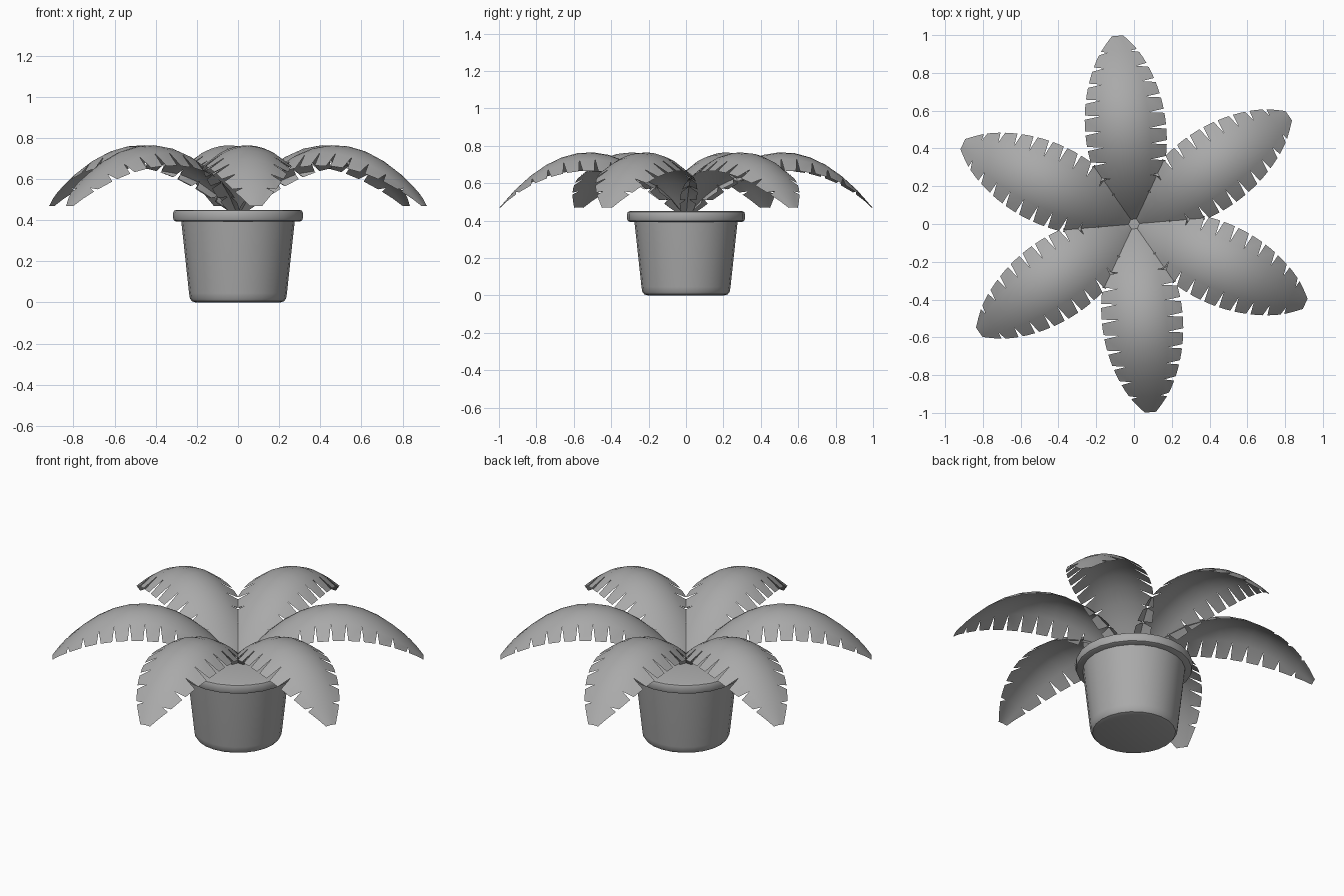
import bpy, bmesh, math

if "Cube" in bpy.data.objects:
    bpy.data.objects.remove(bpy.data.objects["Cube"])

# Mid-dark grey shared by pot and plant
grey = bpy.data.materials.new("dark_grey")
grey.diffuse_color = (0.40, 0.40, 0.40, 1)
grey.use_nodes = True
grey.node_tree.nodes["Principled BSDF"].inputs["Base Color"].default_value = grey.diffuse_color

def finish(name, bm, angle):
    me = bpy.data.meshes.new(name)
    bm.to_mesh(me)
    bm.free()
    me.materials.append(grey)
    ob = bpy.data.objects.new(name, me)
    bpy.context.collection.objects.link(ob)
    bpy.ops.object.select_all(action='DESELECT')
    ob.select_set(True)
    bpy.context.view_layer.objects.active = ob
    bpy.ops.object.shade_smooth_by_angle(angle=math.radians(angle))
    return ob

def lathe(name, profile, sides=24):
    bm = bmesh.new()
    rings = [[bm.verts.new((r * math.cos(2 * math.pi * i / sides),
                            r * math.sin(2 * math.pi * i / sides), z))
              for i in range(sides)] for r, z in profile]
    for a, b in zip(rings, rings[1:]):
        for i in range(sides):
            j = (i + 1) % sides
            bm.faces.new((a[i], a[j], b[j], b[i]))
    bm.faces.new(rings[0][::-1])
    bm.faces.new(rings[-1])
    return finish(name, bm, 35)

# Pot body and rim
lathe("pot", [(0.205, 0), (0.224, 0.006), (0.234, 0.02), (0.238, 0.045), (0.277, 0.405)])
lathe("pot_rim", [(0.300, 0.393), (0.311, 0.398), (0.315, 0.408), (0.315, 0.436),
                  (0.311, 0.446), (0.300, 0.45)])

def half_width(t):
    w = 0.215 * max(math.sin(math.pi * t), 0) ** 0.57
    return max(w, 0.03 if t > 0.5 else 0.002)

# Arching leaf surface: t runs along the spine, u across from -1 to 1
def leaf_point(t, u, angle):
    w = u * half_width(t)
    z = 0.765 - 1.28 * (t - 0.52) ** 2 - 0.10 * (w / 0.215) ** 2
    c, s = math.cos(angle), math.sin(angle)
    return (t * c - w * s, t * s + w * c, z)

TEETH = 12
INNER = 0.6

def leaf(name, angle):
    bm = bmesh.new()
    us = [INNER * k / 3 for k in range(-3, 4)]
    ts = [i / TEETH for i in range(TEETH + 1)]
    rows = [[bm.verts.new(leaf_point(t, u, angle)) for u in us] for t in ts]
    # Unbroken middle of the blade
    for a, b in zip(rows, rows[1:]):
        for k in range(6):
            bm.faces.new((a[k], b[k], b[k + 1], a[k + 1]))
    # Leaflets separated by wedge-shaped notches
    for i in range(TEETH):
        gap = 0.011
        t0 = ts[i] + (gap if i < TEETH - 1 else gap / 2)
        t1 = ts[i + 1] - (gap if i < TEETH - 1 else 0)
        for side, col in ((-1, 0), (1, 6)):
            edge = [bm.verts.new(leaf_point(t, side, angle)) for t in (t0, (t0 + t1) / 2, t1)]
            loop = [rows[i][col]] + edge + [rows[i + 1][col]]
            bm.faces.new(loop if side < 0 else loop[::-1])
    bmesh.ops.recalc_face_normals(bm, faces=bm.faces)
    if sum(f.normal.z for f in bm.faces) < 0:
        bmesh.ops.reverse_faces(bm, faces=bm.faces)
    return finish(name, bm, 40)

for n in range(6):
    leaf("leaf_%d" % (n + 1), math.radians(35 + 60 * n))
